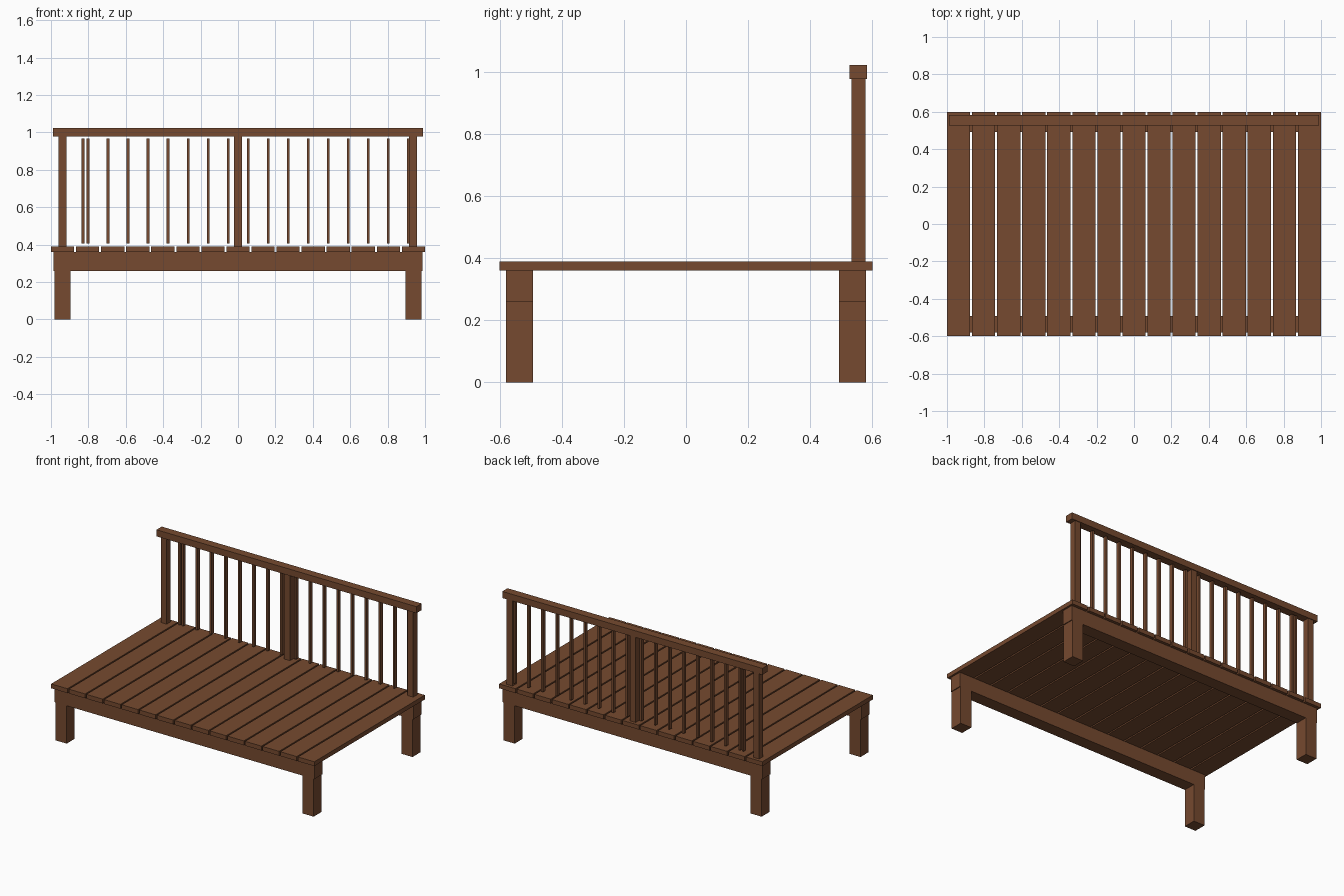
import bpy

if "Cube" in bpy.data.objects:
    bpy.data.objects.remove(bpy.data.objects["Cube"])

# One stained-wood colour for everything
wood = bpy.data.materials.new("brown_wood")
wood.diffuse_color = (0.18, 0.068, 0.029, 1.0)
wood.use_nodes = True
wood.node_tree.nodes["Principled BSDF"].inputs["Base Color"].default_value = wood.diffuse_color


def box(name, x, y, z):
    """Box spanning the (min, max) ranges x, y and z."""
    bpy.ops.mesh.primitive_cube_add(size=1, location=[(a + b) / 2 for a, b in (x, y, z)])
    ob = bpy.context.object
    ob.name = name
    ob.scale = [b - a for a, b in (x, y, z)]
    bpy.ops.object.transform_apply(location=False, rotation=False, scale=True)
    ob.data.materials.append(wood)
    return ob


# Deck planks with narrow gaps
PLANKS, WIDTH, GAP = 15, 0.124, 0.01
for i in range(PLANKS):
    x0 = -1 + i * (WIDTH + GAP)
    box("deck_plank", (x0, x0 + WIDTH), (-0.6, 0.6), (0.36, 0.39))

# Long beams under the deck, with a leg at each end
for side, y in (("front", (-0.58, -0.493)), ("back", (0.493, 0.58))):
    box(side + "_beam", (-0.987, 0.987), y, (0.26, 0.36))
    for x in ((-0.981, -0.896), (0.896, 0.981)):
        box(side + "_leg", x, y, (0.0, 0.26))

# Top rail and its three posts along the back
box("top_rail", (-0.988, 0.988), (0.526, 0.583), (0.977, 1.022))
for x in (-0.938, 0.0, 0.936):
    box("rail_post", (x - 0.022, x + 0.022), (0.533, 0.578), (0.39, 0.977))

# Thin balusters: an even row plus one extra near the left end
for x in [-0.829] + [-0.802 + 0.107 * i for i in range(17)]:
    box("baluster", (x - 0.007, x + 0.007), (0.543, 0.568), (0.405, 0.967))
